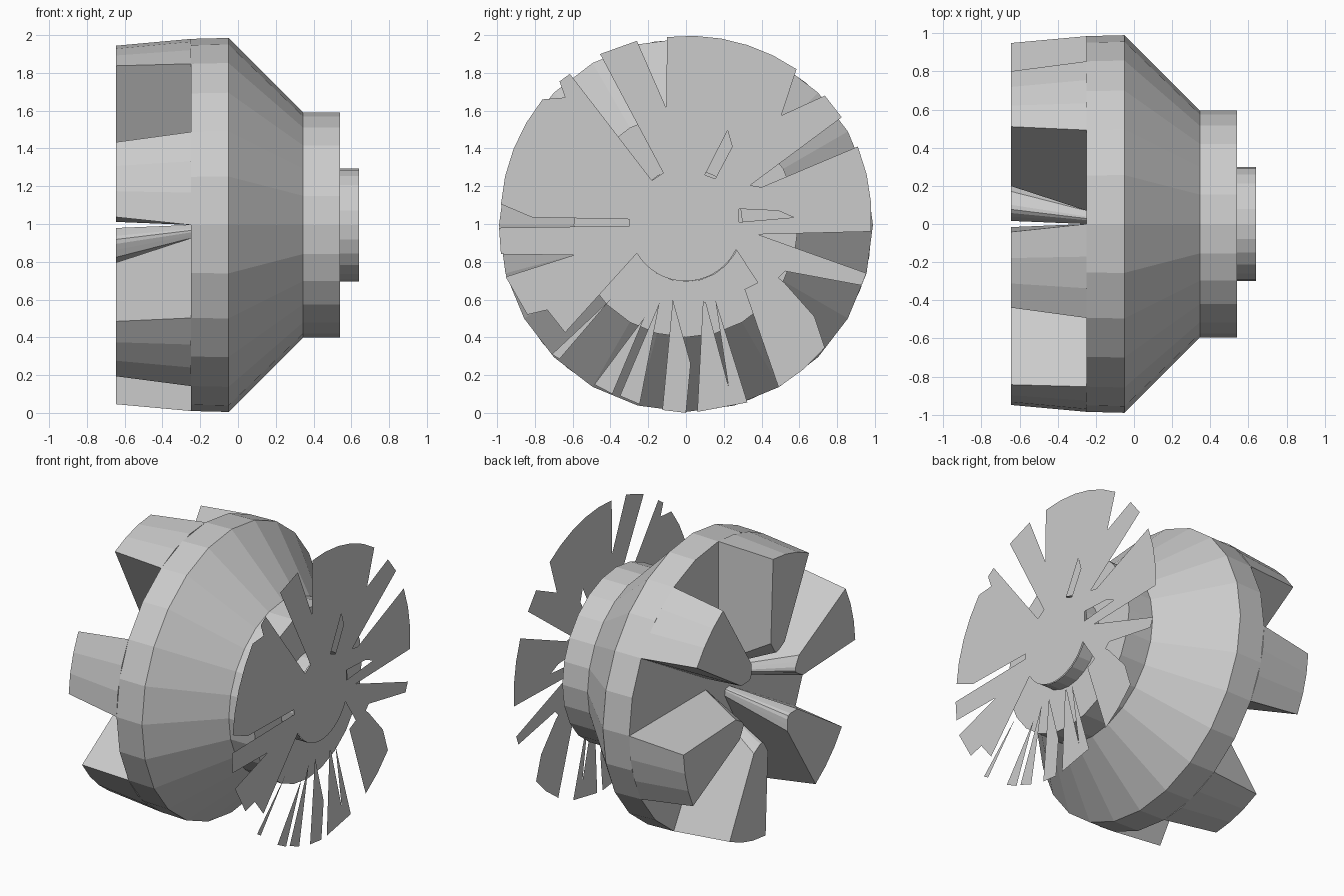
import bpy, bmesh
from math import sin, cos, atan2, hypot, radians, pi
from mathutils import Vector
from mathutils.geometry import tessellate_polygon

if "Cube" in bpy.data.objects:
    bpy.data.objects.remove(bpy.data.objects["Cube"])

CZ = 0.995  # height of the axis, which runs along x


def polar(x, r, a):
    """Point at radius r and angle a (degrees from the front, towards up)."""
    return Vector((x, -r * cos(radians(a)), CZ + r * sin(radians(a))))


def finish(bm, name, fix=True):
    if fix:
        bmesh.ops.recalc_face_normals(bm, faces=bm.faces)
    me = bpy.data.meshes.new(name)
    bm.to_mesh(me)
    bm.free()
    ob = bpy.data.objects.new(name, me)
    bpy.context.collection.objects.link(ob)
    return ob


def loft(name, rings, cap_start=True, cap_end=True):
    bm = bmesh.new()
    rows = [[bm.verts.new(p) for p in ring] for ring in rings]
    n = len(rows[0])
    for a, b in zip(rows, rows[1:]):
        for i in range(n):
            j = (i + 1) % n
            bm.faces.new((a[i], a[j], b[j], b[i]))
    if cap_start:
        bm.faces.new(rows[0])
    if cap_end:
        bm.faces.new(rows[-1])
    return finish(bm, name)


# Turned hub: rim, cone, collar and short spigot (its end is the slit plate)
profile = [(-0.25, 0.985), (-0.05, 0.99), (0.345, 0.595), (0.54, 0.595),
           (0.54, 0.30), (0.64, 0.30)]
loft("hub_body", [[polar(x, r, i * 15) for i in range(24)] for x, r in profile],
     cap_end=False)


# Six tapering clutch teeth with a sloping rounded nose
def tooth_ring(x, r_out, r_in, a0, a1):
    outer = [polar(x, r_out, a0 + (a1 - a0) * i / 3) for i in range(4)]
    nose = []
    for i in range(7):
        t = i / 6
        dip = 0.2 * r_in * sin(pi * t)
        nose.append(polar(x, r_in - dip, a1 + (a0 - a1) * t))
    return outer + nose


for k in range(6):
    a = 60 * k
    loft(f"tooth_{k + 1}", [tooth_ring(-0.25, 0.985, 0.14, a, a + 30),
                            tooth_ring(-0.645, 0.95, 0.37, a + 2.5, a + 27.5)])


# Thin slit plate on the spigot end: outline with round parts filled in
def rounded(points):
    out = []
    for (y0, z0), (y1, z1) in zip(points, points[1:] + points[:1]):
        out.append((y0, z0))
        r0, r1 = hypot(y0, z0 - CZ), hypot(y1, z1 - CZ)
        a0, a1 = atan2(z0 - CZ, y0), atan2(z1 - CZ, y1)
        d = (a1 - a0 + pi) % (2 * pi) - pi
        steps = int(abs(d) / radians(7))
        if abs(r0 - r1) < 0.04:
            for i in range(1, steps):
                t = i / steps
                r = r0 + (r1 - r0) * t
                out.append((r * cos(a0 + d * t), CZ + r * sin(a0 + d * t)))
    return out


def sheet(bm, loops):
    loops = [[Vector((y, z, 0)) for y, z in lp] for lp in loops]
    verts = [bm.verts.new((0.645, p.x, p.y)) for lp in loops for p in lp]
    for tri in tessellate_polygon(loops):
        f = bm.faces.new([verts[i] for i in tri])
        f.normal_update()
        if f.normal.x < 0:
            f.normal_flip()


plate = [(-.10, 1.99), (.585, 1.82), (.505, 1.575), (.735, 1.68), (.825, 1.565),
         (.34, 1.205), (.40, 1.195), (.91, 1.41), (.98, .96), (.38, .945),
         (.575, .875), (.955, .74), (.93, .675), (.525, .75), (.49, .715),
         (.52, .69), (.68, .51), (.735, .345), (.49, .135), (.31, .655),
         (.38, .69), (.265, .865), (-.26, .845), (-.64, .425), (-.735, .545),
         (-.84, .52), (-.955, .72), (-.595, .835), (-.98, .84), (-.99, .98),
         (-.30, .99), (-.30, 1.025), (-.815, 1.035), (-.98, 1.105), (-.76, 1.66),
         (-.64, 1.67), (-.67, 1.755), (-.615, 1.795), (-.18, 1.23), (-.12, 1.27),
         (-.455, 1.90), (-.26, 1.97), (-.105, 1.615)]
slots = [[(.10, 1.26), (.22, 1.495), (.245, 1.41), (.155, 1.24)],
         [(.28, 1.08), (.49, 1.07), (.57, 1.035), (.28, 1.01)]]
bm = bmesh.new()
sheet(bm, [rounded(plate)] + slots)
finish(bm, "slit_plate", fix=False)

# Loose lower fingers of the plate
fingers = [[(-.40, .60), (-.71, .31), (-.67, .285)],
           [(-.22, .505), (-.485, .15), (-.39, .10)],
           [(-.14, .585), (-.35, .09), (-.245, .045)],
           [(-.07, .60), (-.125, .015), (0, .0), (.025, .26)],
           [(.09, .59), (.06, .005), (.325, .055), (.155, .60), (.225, .14), (.105, .585)]]
bm = bmesh.new()
for f in fingers:
    sheet(bm, [f])
finish(bm, "plate_fingers", fix=False)
